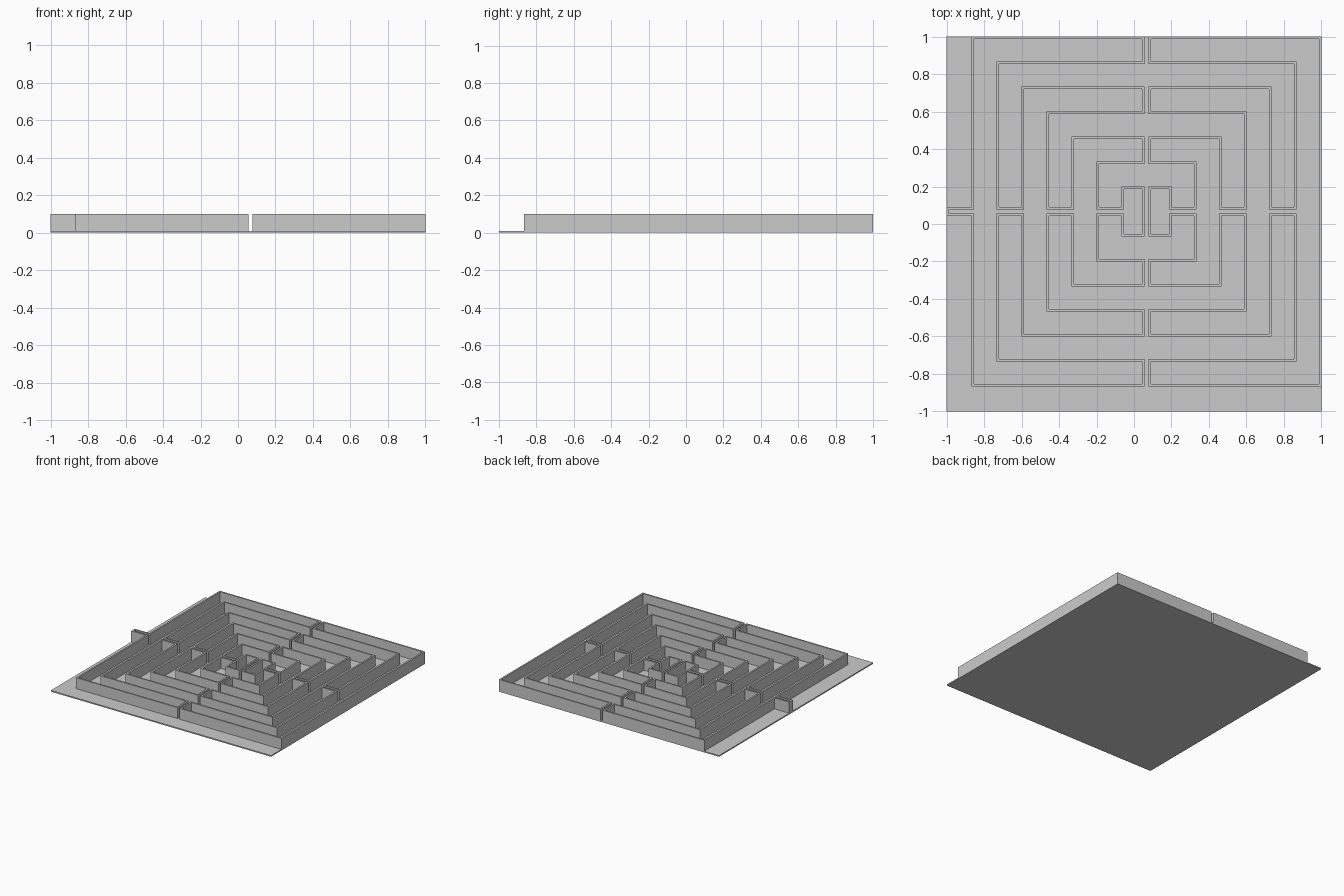
import bpy
import bmesh

cube = bpy.data.objects.get("Cube")
if cube:
    bpy.data.objects.remove(cube, do_unlink=True)

CELL = 2 / 15        # corridor pitch
CENTRE = CELL / 2    # the rings sit off-centre on the base plate
T = 0.0133           # wall thickness
GAP = 0.01           # half width of the narrow passages
BASE = 0.01
TOP = 0.1
RINGS = 7

grey = bpy.data.materials.new("plain_grey")
grey.use_nodes = True
grey.diffuse_color = (0.6, 0.6, 0.6, 1)
grey.node_tree.nodes["Principled BSDF"].inputs["Base Color"].default_value = (0.6, 0.6, 0.6, 1)


def add_box(bm, x0, x1, y0, y1, z0, z1):
    verts = bmesh.ops.create_cube(bm, size=1)["verts"]
    for v in verts:
        v.co = (x1 if v.co.x > 0 else x0,
                y1 if v.co.y > 0 else y0,
                z1 if v.co.z > 0 else z0)


def add_wall(bm, sx, sy, x0, x1, y0, y1):
    """Wall block given in one quadrant around the ring centre, mirrored by sx, sy."""
    xs = sorted((CENTRE + sx * x0, CENTRE + sx * x1))
    ys = sorted((CENTRE + sy * y0, CENTRE + sy * y1))
    add_box(bm, *xs, *ys, BASE, TOP)


def make_object(name, bm):
    mesh = bpy.data.meshes.new(name)
    bm.to_mesh(mesh)
    bm.free()
    mesh.materials.append(grey)
    obj = bpy.data.objects.new(name, mesh)
    bpy.context.collection.objects.link(obj)


# Base plate
bm = bmesh.new()
add_box(bm, -1, 1, -1, 1, 0, BASE)
make_object("base_plate", bm)

# Square ring walls, alternately linked by narrow passages
for n in range(1, RINGS + 1):
    bm = bmesh.new()
    r = n * CELL
    inner = r - CELL
    for sx in (-1, 1):
        for sy in (-1, 1):
            # the outer ring is unbroken on its +x side
            side_gap = 0 if n == RINGS and sx > 0 else GAP
            add_wall(bm, sx, sy, r - T, r, side_gap, r)
            add_wall(bm, sx, sy, GAP, r - T, r - T, r)
            if n % 2:
                add_wall(bm, sx, sy, GAP, GAP + T, inner, r - T)
            else:
                add_wall(bm, sx, sy, inner, r - T, GAP, GAP + T)
    make_object(f"ring_wall_{n}", bm)

# Short closed passage running from the outer ring to the plate edge
bm = bmesh.new()
edge = RINGS * CELL
for sy in (-1, 1):
    add_wall(bm, -1, sy, edge, edge + CELL, GAP, GAP + T)
add_wall(bm, -1, 1, edge + CELL - T, edge + CELL, -GAP, GAP)
make_object("side_passage", bm)
